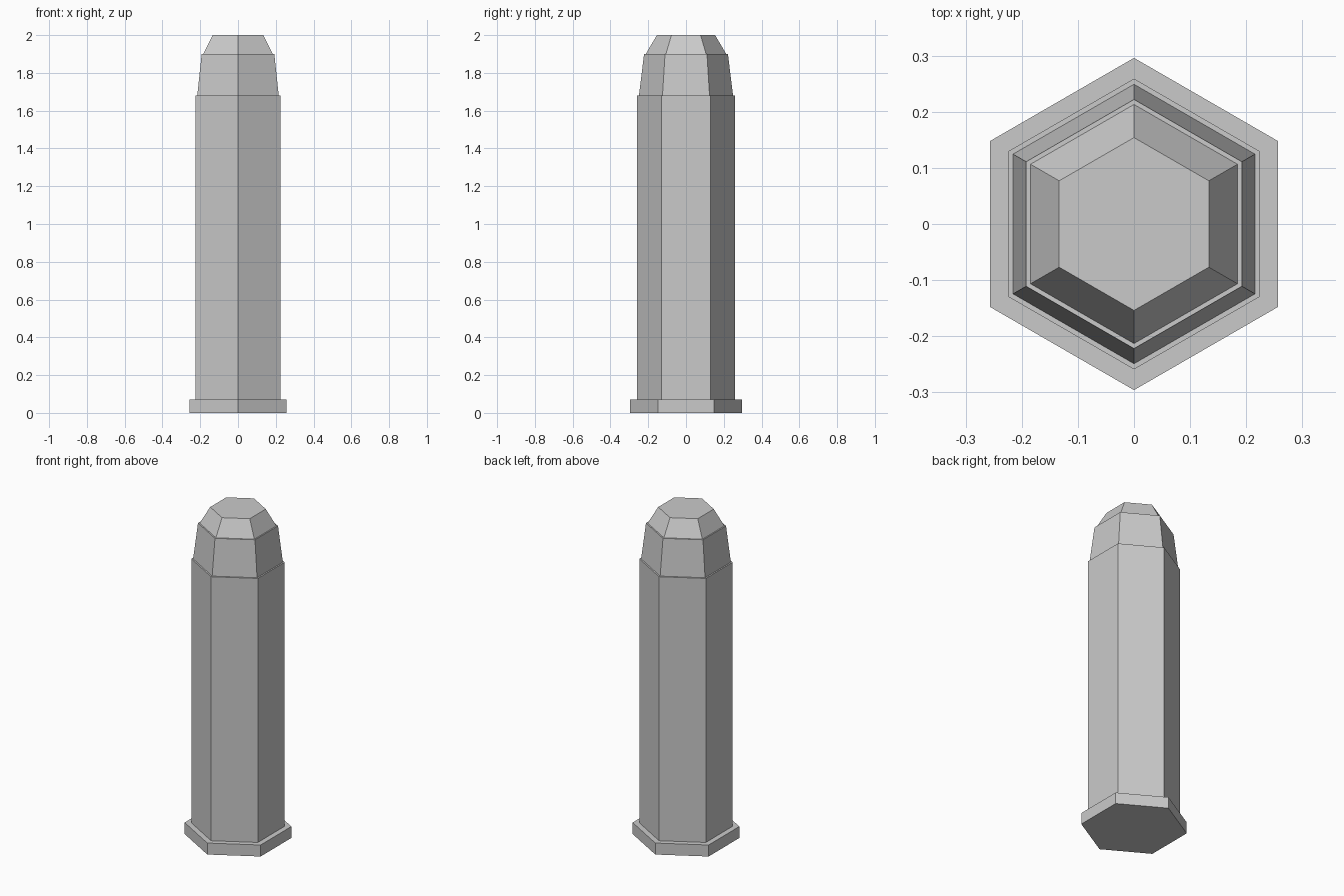
import bpy
import bmesh
from math import sin, cos, tau

cube = bpy.data.objects.get("Cube")
if cube:
    bpy.data.objects.remove(cube, do_unlink=True)

SIDES = 6

# One plain grey for the whole model
grey = bpy.data.materials.new("plain_grey")
grey.use_nodes = True
colour = (0.59, 0.59, 0.59, 1)
grey.diffuse_color = colour
grey.node_tree.nodes["Principled BSDF"].inputs["Base Color"].default_value = colour


def hex_turned(name, profile):
    """Closed, flat-faced hexagonal solid from (radius, height) pairs, bottom to top."""
    bm = bmesh.new()
    rings = []
    for r, z in profile:
        rings.append([bm.verts.new((r * sin(tau * i / SIDES), r * cos(tau * i / SIDES), z))
                      for i in range(SIDES)])
    for low, high in zip(rings, rings[1:]):
        for i in range(SIDES):
            j = (i + 1) % SIDES
            bm.faces.new((low[i], low[j], high[j], high[i]))
    bm.faces.new(rings[0])
    bm.faces.new(rings[-1])
    bmesh.ops.recalc_face_normals(bm, faces=bm.faces)
    mesh = bpy.data.meshes.new(name)
    bm.to_mesh(mesh)
    bm.free()
    mesh.materials.append(grey)
    obj = bpy.data.objects.new(name, mesh)
    bpy.context.collection.objects.link(obj)
    return obj


# Long casing with a wider rim at the foot
hex_turned("casing", [(0.296, 0), (0.296, 0.07), (0.259, 0.07), (0.259, 1.68)])

# Tapered nose, seated in the casing, with a narrow ledge below its blunt tip
hex_turned("nose", [(0.249, 1.66), (0.249, 1.68), (0.222, 1.9),
                    (0.213, 1.9), (0.154, 2.0)])
